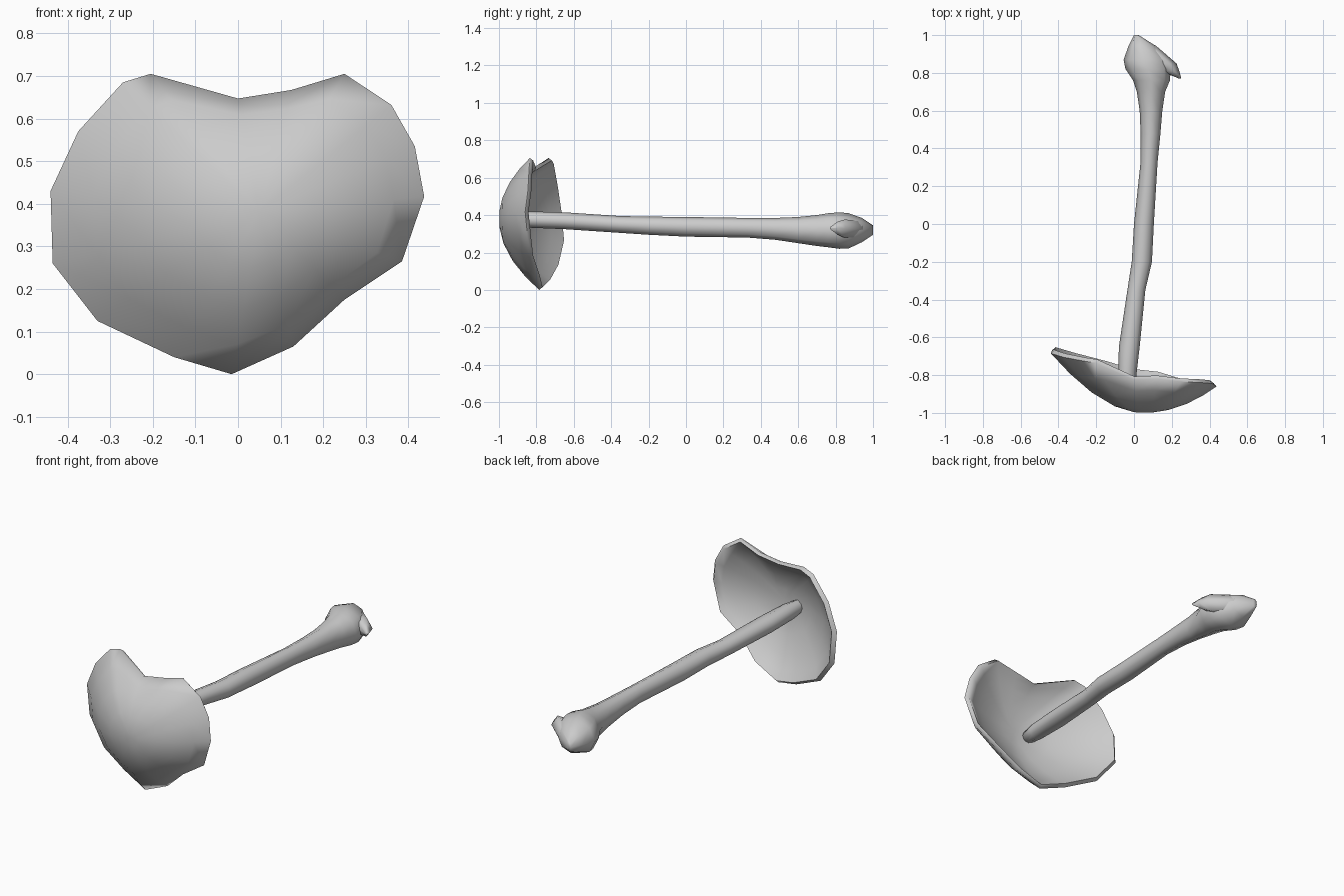
import bpy, math

if "Cube" in bpy.data.objects:
    bpy.data.objects.remove(bpy.data.objects["Cube"])

# Heart-shaped rim, clockwise from the top notch: (x, y, z)
RIM = [(0, -.81, .647), (.125, -.805, .667), (.25, -.82, .705), (.36, -.825, .632),
       (.415, -.83, .535), (.437, -.845, .417), (.385, -.83, .265), (.25, -.82, .175),
       (.13, -.785, .065), (-.015, -.77, 0), (-.15, -.73, .04), (-.33, -.685, .125),
       (-.435, -.655, .26), (-.44, -.67, .43), (-.375, -.69, .57), (-.27, -.71, .685),
       (-.205, -.72, .705)]
APEX = (.05, -1.0, .38)

# Handle sections: (y, left x, right x, low z, high z)
HANDLE = [(-.93, -.075, -.01, .345, .41), (-.84, -.085, .008, .333, .42),
          (-.65, -.08, .03, .325, .415),
          (-.35, -.035, .06, .305, .395), (-.2, -.012, .095, .295, .392),
          (0, 0, .105, .285, .39), (.33, .035, .125, .28, .385),
          (.48, .035, .14, .268, .385), (.6, .03, .15, .25, .39),
          (.7, .015, .165, .235, .4), (.76, -.005, .19, .228, .41),
          (.82, -.045, .195, .22, .415), (.87, -.055, .18, .222, .41),
          (.94, -.03, .12, .255, .385), (1.0, .0, .025, .295, .345)]

# Barb sections, same layout, starting inside the swollen end
BARB = [(.945, .0, .115, .28, .37), (.85, .08, .225, .27, .385),
        (.81, .14, .24, .29, .37), (.77, .238, .25, .325, .337)]


def loft(name, rings):
    """Skin equal-sized rings of points and cap both ends."""
    n = len(rings[0])
    verts = [p for r in rings for p in r]
    faces = [(k * n + i, k * n + (i + 1) % n, (k + 1) * n + (i + 1) % n, (k + 1) * n + i)
             for k in range(len(rings) - 1) for i in range(n)]
    for k, ring in ((0, rings[0]), (len(rings) - 1, rings[-1])):
        c = len(verts)
        verts.append(tuple(sum(p[a] for p in ring) / n for a in range(3)))
        for i in range(n):
            a, b = k * n + i, k * n + (i + 1) % n
            faces.append((b, a, c) if k == 0 else (a, b, c))
    mesh = bpy.data.meshes.new(name)
    mesh.from_pydata(verts, [], faces)
    ob = bpy.data.objects.new(name, mesh)
    bpy.context.collection.objects.link(ob)
    bpy.context.view_layer.objects.active = ob
    ob.select_set(True)
    bpy.ops.object.mode_set(mode='EDIT')
    bpy.ops.mesh.select_all(action='SELECT')
    bpy.ops.mesh.normals_make_consistent(inside=False)
    bpy.ops.object.mode_set(mode='OBJECT')
    bpy.ops.object.shade_smooth_by_angle(angle=math.radians(80))
    ob.select_set(False)
    return ob


def bowl_ring(t, front, rim_shift=0.0, power=2.1):
    """The rim shrunk to t, rounded off and pushed forward toward the centre."""
    ax, _, az = APEX
    ring = []
    for x, y, z in RIM:
        r = math.hypot(x - ax, z - az)
        s = t * (1 + (.37 / r - 1) * .7 * (1 - t))
        ring.append((ax + (x - ax) * s, front + (y + rim_shift - front) * t ** power,
                     az + (z - az) * s))
    return ring


def tube(name, sections, sides):
    rings = []
    for y, x0, x1, z0, z1 in sections:
        cx, cz, rx, rz = (x0 + x1) / 2, (z0 + z1) / 2, (x1 - x0) / 2, (z1 - z0) / 2
        rings.append([(cx + rx * math.cos(2 * math.pi * i / sides), y,
                       cz + rz * math.sin(2 * math.pi * i / sides)) for i in range(sides)])
    return loft(name, rings)


# Hollow heart-shaped head: outer skin, rolled lip, then back down the inside
outer = [bowl_ring(t, APEX[1], -.015) for t in (.12, .35, .6, .82, 1)]
lip = [(APEX[0] + (x - APEX[0]) * .96, y + .003, APEX[2] + (z - APEX[2]) * .96)
       for x, y, z in RIM]
inner = [bowl_ring(t, -.925, .01) for t in (.86, .7, .45, .2)]
loft("heart_head", outer + [lip] + inner)

# Handle with a swollen end, and its side barb
tube("handle", HANDLE, 8)
tube("handle_barb", BARB, 6)
